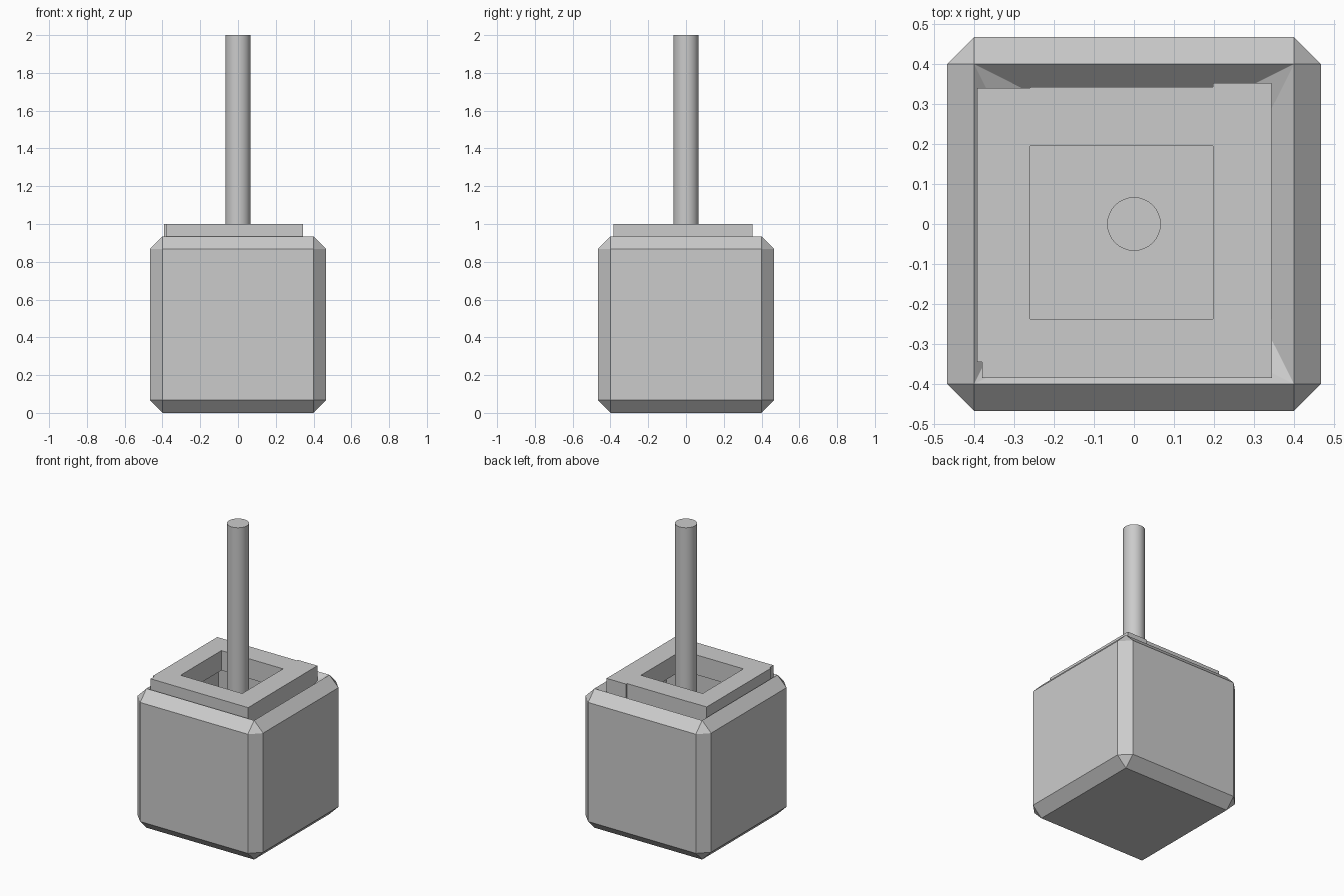
import bpy, bmesh

if "Cube" in bpy.data.objects:
    bpy.data.objects.remove(bpy.data.objects["Cube"])


def make_object(name, bm):
    bmesh.ops.recalc_face_normals(bm, faces=bm.faces)
    mesh = bpy.data.meshes.new(name)
    bm.to_mesh(mesh)
    bm.free()
    obj = bpy.data.objects.new(name, mesh)
    bpy.context.collection.objects.link(obj)
    return obj


def corner_cut_ring(bm, half, flat, z):
    """Square ring whose corners are cut where flat < half."""
    pts = []
    x0, y0, x1, y1 = half, flat, flat, half
    for _ in range(4):
        pts += [(x0, y0, z), (x1, y1, z)]
        x0, y0, x1, y1 = -y0, x0, -y1, x1
    return [bm.verts.new(p) for p in pts]


def box(name, x0, x1, y0, y1, z0, z1):
    bm = bmesh.new()
    bmesh.ops.create_cube(bm, size=1)
    for v in bm.verts:
        v.co = (x1 if v.co.x > 0 else x0,
                y1 if v.co.y > 0 else y0,
                z1 if v.co.z > 0 else z0)
    return make_object(name, bm)


# Hollow bevelled planter: up the outside, over the rim, down the inside
profile = [(0.4, 0.4, 0), (0.467, 0.4, 0.067), (0.467, 0.4, 0.867),
           (0.4, 0.4, 0.935), (0.333, 0.267, 0.867),
           (0.333, 0.267, 0.2), (0.26, 0.26, 0.133)]
bm = bmesh.new()
rings = [corner_cut_ring(bm, *p) for p in profile]
for a, b in zip(rings, rings[1:]):
    for i in range(8):
        j = (i + 1) % 8
        bm.faces.new((a[i], a[j], b[j], b[i]))
bm.faces.new(rings[0])
bm.faces.new(rings[-1])
bmesh.ops.remove_doubles(bm, verts=bm.verts, dist=0.0005)
make_object("bevelled_box", bm)

# Four loosely laid beams that frame the opening
beams = {
    "front_beam": (-0.38, 0.345, -0.385, -0.238),
    "right_beam": (0.198, 0.344, -0.238, 0.352),
    "back_beam": (-0.26, 0.198, 0.195, 0.342),
    "left_beam": (-0.392, -0.26, -0.238, 0.34),
    "left_beam_end": (-0.392, -0.38, -0.345, -0.238),
}
for name, (x0, x1, y0, y1) in beams.items():
    box(name, x0, x1, y0, y1, 0.867, 1.0)

# Round pole standing on the inner floor
bpy.ops.mesh.primitive_cylinder_add(vertices=32, radius=0.067,
                                    depth=1.867, location=(0, 0, 1.0665))
pole = bpy.context.object
pole.name = "pole"
bpy.ops.object.shade_smooth_by_angle()
